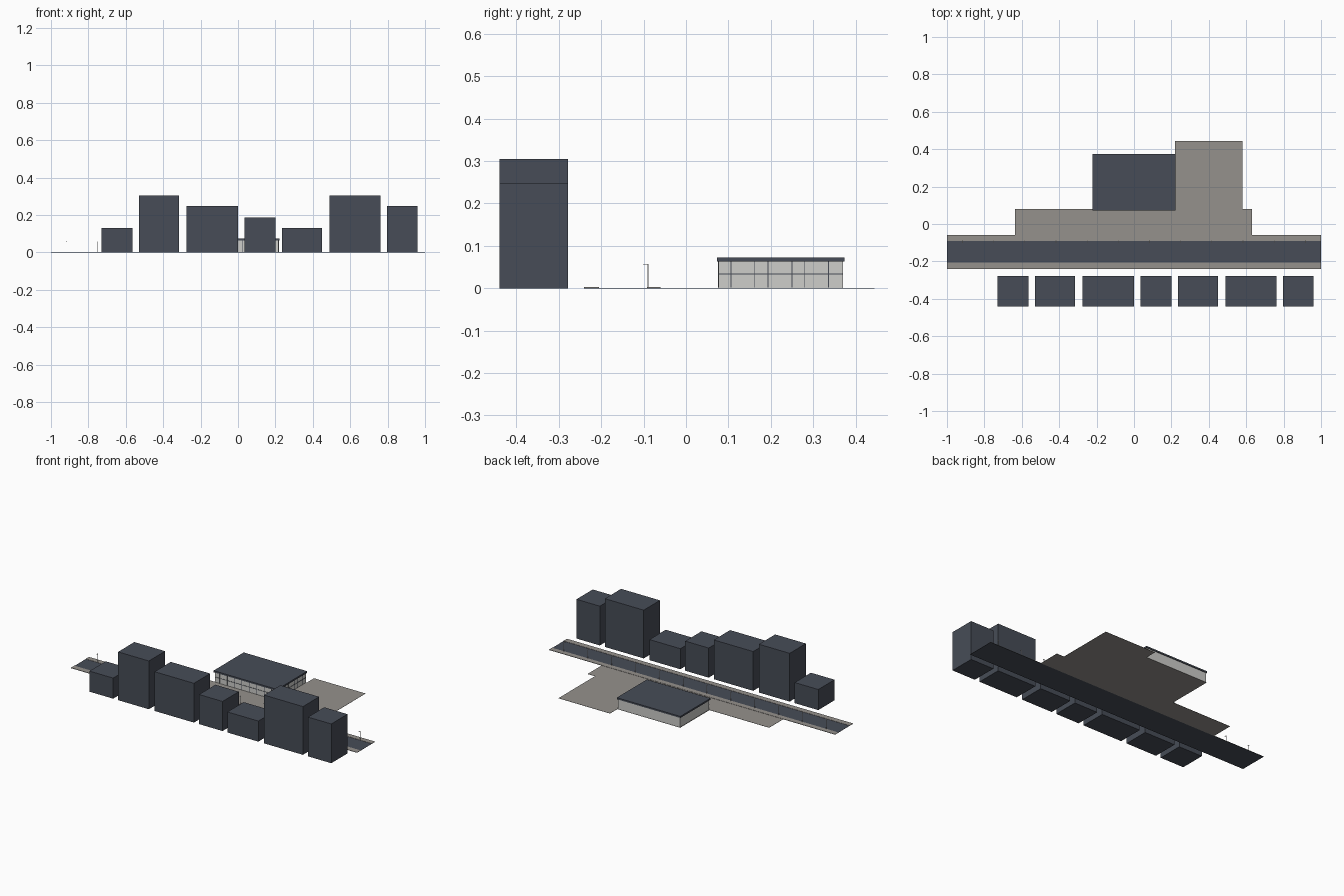
import bpy

cube = bpy.data.objects.get("Cube")
if cube:
    bpy.data.objects.remove(cube, do_unlink=True)


def material(name, colour):
    mat = bpy.data.materials.new(name)
    mat.use_nodes = True
    mat.diffuse_color = (*colour, 1)
    mat.node_tree.nodes["Principled BSDF"].inputs["Base Color"].default_value = (*colour, 1)
    return mat


SLATE = material("slate", (0.063, 0.073, 0.095))
PAVING = material("paving grey", (0.30, 0.285, 0.265))
PALE = material("pale wall", (0.61, 0.61, 0.59))
WHITE = material("lamp white", (0.8, 0.8, 0.78))

FACES = [(0, 2, 3, 1), (4, 5, 7, 6), (0, 1, 5, 4), (2, 6, 7, 3), (0, 4, 6, 2), (1, 3, 7, 5)]


def box(name, xs, ys, zs, mat):
    """Box spanning three (low, high) ranges."""
    mesh = bpy.data.meshes.new(name)
    verts = [(x, y, z) for z in zs for y in ys for x in xs]
    mesh.from_pydata(verts, [], FACES)
    mesh.materials.append(mat)
    obj = bpy.data.objects.new(name, mesh)
    bpy.context.collection.objects.link(obj)
    return obj


# Street with raised pavements on both sides
box("road", (-1, 1), (-0.24, -0.06), (0, 0.001), SLATE)
box("front_pavement", (-1, 1), (-0.24, -0.205), (0.001, 0.0025), PAVING)
box("back_pavement", (-1, 1), (-0.092, -0.06), (0.001, 0.0025), PAVING)

# Forecourt, side yard and floor under the hall
box("forecourt", (-0.637, 0.632), (-0.06, 0.08), (0, 0.001), PAVING)
box("side_yard", (0.22, 0.58), (0.08, 0.445), (0, 0.001), PAVING)
box("hall_floor", (-0.22, 0.22), (0.08, 0.372), (0, 0.001), PAVING)

# Row of plain blocks: left edge, right edge, height
BLOCKS = [(-0.73, -0.565, 0.13), (-0.53, -0.315, 0.305), (-0.275, 0, 0.248),
          (0.036, 0.2, 0.187), (0.234, 0.45, 0.13), (0.49, 0.762, 0.305),
          (0.797, 0.96, 0.248)]
for i, (x0, x1, height) in enumerate(BLOCKS):
    box(f"street_block_{i + 1}", (x0, x1), (-0.44, -0.278), (0, height), SLATE)

# Low hall with a thin overhanging flat roof
X, Y0, Y1, EAVE = 0.216, 0.077, 0.37, 0.063
box("hall_walls", (-X, X), (Y0, Y1), (0.001, EAVE), PALE)
box("hall_roof", (-0.222, 0.222), (0.073, 0.374), (EAVE, 0.073), SLATE)

# Slim glazing bars on the side and front walls
BAR = 0.001
for i, y in enumerate((0.106, 0.162, 0.193, 0.25, 0.28, 0.336)):
    box(f"side_glazing_bar_{i + 1}", (X, X + 0.002), (y - BAR, y + BAR), (0.002, EAVE), SLATE)
box("side_glazing_rail", (X, X + 0.002), (Y0, Y1), (0.033, 0.0345), SLATE)
for i in range(8):
    x = -0.182 + i * 0.052
    box(f"front_glazing_bar_{i + 1}", (x - BAR, x + BAR), (Y0 - 0.002, Y0), (0.002, EAVE), SLATE)
box("front_glazing_rail", (-X, X), (Y0 - 0.002, Y0), (0.033, 0.0345), SLATE)

# Street lamps along the back kerb, arms reaching over the road
for i in range(12):
    x = -0.917 + i / 6
    box(f"lamp_post_{i + 1}", (x - 0.001, x + 0.001), (-0.091, -0.089), (0.002, 0.057), WHITE)
    box(f"lamp_arm_{i + 1}", (x - 0.002, x + 0.002), (-0.101, -0.089), (0.056, 0.0575), WHITE)
